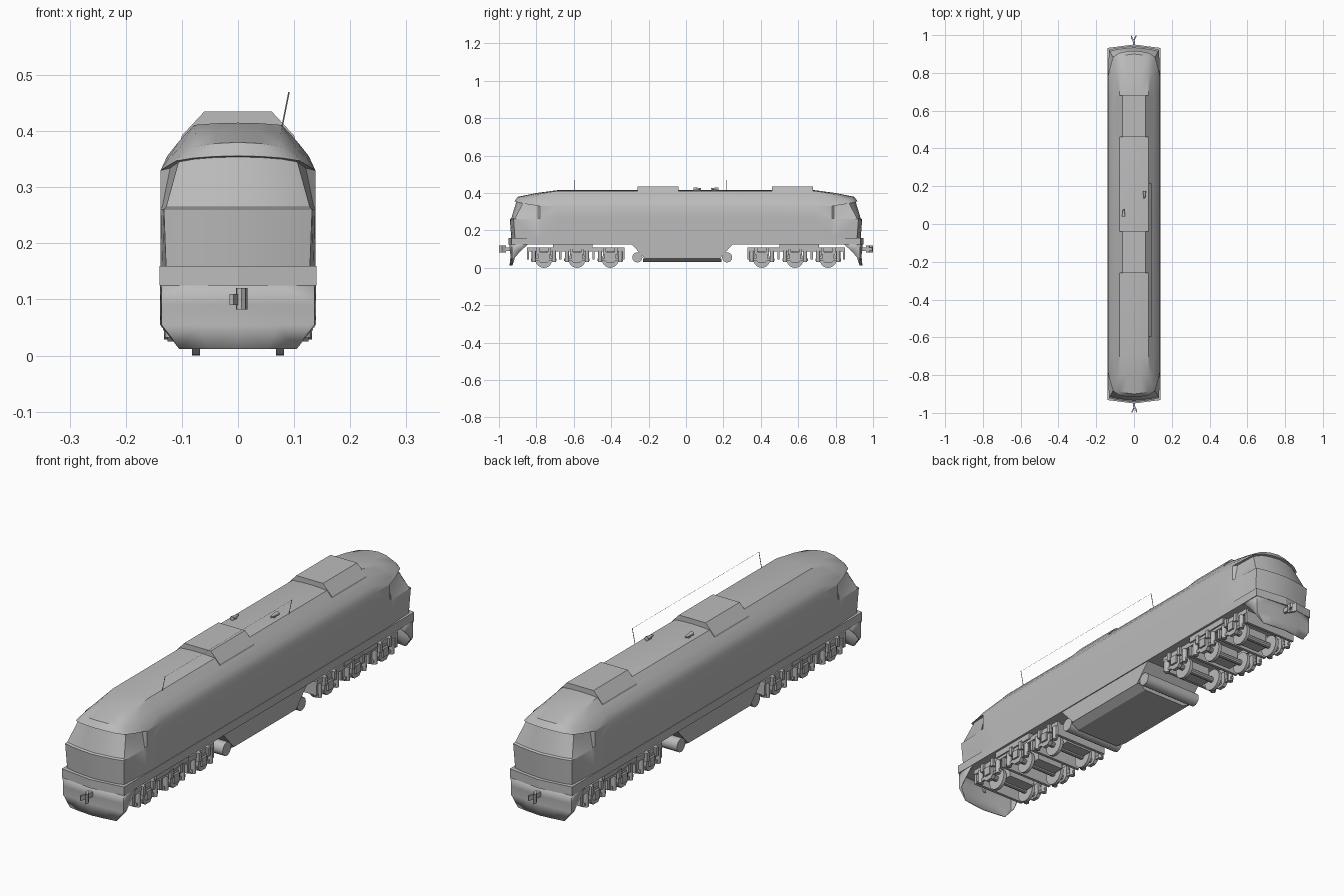
import bpy, bmesh, math
from mathutils import Vector

cube = bpy.data.objects.get("Cube")
if cube:
    bpy.data.objects.remove(cube, do_unlink=True)

grey = bpy.data.materials.new("plain_grey")
grey.use_nodes = True
GREY = (0.5, 0.5, 0.5, 1)
grey.diffuse_color = GREY
grey.node_tree.nodes["Principled BSDF"].inputs["Base Color"].default_value = GREY


def finish(name, bm, mirror="", smooth=0, thickness=0):
    """Turn a bmesh into a named object with optional mirroring, shell and smoothing."""
    bmesh.ops.remove_doubles(bm, verts=bm.verts, dist=0.0001)
    bmesh.ops.recalc_face_normals(bm, faces=bm.faces)
    mesh = bpy.data.meshes.new(name)
    bm.to_mesh(mesh)
    bm.free()
    obj = bpy.data.objects.new(name, mesh)
    bpy.context.collection.objects.link(obj)
    mesh.materials.append(grey)
    if mirror:
        mod = obj.modifiers.new("Mirror", "MIRROR")
        mod.use_axis = ("x" in mirror, "y" in mirror, False)
        mod.merge_threshold = 0.0002
    if thickness:
        mod = obj.modifiers.new("Shell", "SOLIDIFY")
        mod.thickness = thickness
    if smooth:
        bpy.ops.object.select_all(action="DESELECT")
        obj.select_set(True)
        bpy.context.view_layer.objects.active = obj
        bpy.ops.object.shade_smooth_by_angle(angle=math.radians(smooth))
    return obj


def add_grid(bm, rows):
    """Skin equal rows of points with faces, dropping collapsed corners."""
    made = [[bm.verts.new(p) for p in row] for row in rows]
    for a, b in zip(made, made[1:]):
        for i in range(len(a) - 1):
            loop = []
            for v in (a[i], a[i + 1], b[i + 1], b[i]):
                if all((v.co - u.co).length > 0.0001 for u in loop):
                    loop.append(v)
            if len(loop) > 2:
                bm.faces.new(loop)


def add_prism(bm, axis, points, lo, hi):
    """Extrude an outline along one axis; the outline lies in the other two."""
    def place(p, t):
        q = list(p)
        q.insert("xyz".index(axis), t)
        return q
    a = [bm.verts.new(place(p, lo)) for p in points]
    b = [bm.verts.new(place(p, hi)) for p in points]
    bm.faces.new(a)
    bm.faces.new(b)
    for i in range(len(a)):
        j = (i + 1) % len(a)
        bm.faces.new((a[i], a[j], b[j], b[i]))


def add_box(bm, x, y, z):
    add_prism(bm, "z", [(x[0], y[0]), (x[1], y[0]), (x[1], y[1]), (x[0], y[1])], *z)


def add_rod(bm, start, end, r1, r2=None, sides=16):
    start, end = Vector(start), Vector(end)
    d = end - start
    out = bmesh.ops.create_cone(bm, cap_ends=True, segments=sides, radius1=r1,
                                radius2=r1 if r2 is None else r2, depth=d.length)
    turn = d.to_track_quat("Z", "Y")
    for v in out["verts"]:
        v.co = turn @ v.co + (start + end) / 2


# Body shell: roof, side wall and cab skinned as one quarter, then mirrored
W, EAVE, CAB = 0.138, 0.33, -0.78
roof_x = (0, 0.04, 0.078, 0.105, 0.126, W)
roof_z = (0.415, 0.414, 0.411, 0.382, 0.356, EAVE)
edge = (W, CAB, EAVE)


def row(xs, ys, zs):
    return list(zip(xs, ys, zs)) + [edge]


crown = [[(x, y, z) for x, z in zip(roof_x, roof_z)] for y in (0, -0.69)]
mid = row((0, 0.04, 0.076, 0.104, 0.125), [-0.8] * 5, (0.4, 0.398, 0.393, 0.37, 0.35))
brow = row((0, 0.04, 0.077, 0.102, 0.122), (-0.9, -0.895, -0.884, -0.862, -0.82),
           (0.38, 0.378, 0.372, 0.36, 0.345))
visor = row((0, 0.04, 0.08, 0.11, 0.127), (-0.917, -0.913, -0.905, -0.885, -0.83),
            (0.356, 0.355, 0.352, 0.347, 0.337))
glass_top = row((0, 0.04, 0.078, 0.106, 0.121), (-0.907, -0.903, -0.894, -0.872, -0.79),
                (0.354, 0.353, 0.35, 0.345, 0.334))


def cab_row(z, inset):
    xs = (0, 0.045, 0.09, 0.132 - inset / 2, 0.137 - inset / 4)
    ys = (-0.942, -0.938, -0.932, -0.922, -0.8)
    return [(x, y + inset, z) for x, y in zip(xs, ys)] + [(W, CAB, z)]


bm = bmesh.new()
add_grid(bm, crown + [mid, brow, visor])
add_grid(bm, [visor, glass_top, cab_row(0.265, 0.008), cab_row(0.261, 0), cab_row(0.155, 0.008)])
add_grid(bm, [[(W, 0, z), (W, -0.69, z), (W, CAB, z)] for z in (EAVE, 0.265, 0.261, 0.155)])
finish("body_shell", bm, "xy", 28)

# Skirt ledge around the whole floor
bm = bmesh.new()
half = [(0.14, -0.932), (0.14, 0.932)]
add_prism(bm, "z", half + [(0, 0.95)] + [(-x, -y) for x, y in half] + [(0, -0.95)], 0.125, 0.16)
finish("skirt", bm)

# Pilot ploughs at both ends
bm = bmesh.new()
rows = []
for z, wide, back in ((0.13, 0.139, -0.84), (0.09, 0.139, -0.885),
                      (0.055, 0.139, -0.915), (0.012, 0.105, -0.93)):
    sag = 0.006 * math.sin(math.pi * z / 0.13)
    rows.append([(0, -0.945 + sag, z), (wide * 0.5, -0.94 + sag, z),
                 (wide * 0.98, -0.932 + sag / 2, z), (wide, back, z)])
add_grid(bm, rows)
finish("plough", bm, "xy", 35, 0.004)

# Raised roof hatches
for name, y0, y1 in (("front_hatch", -0.26, -0.04), ("rear_hatch", 0.46, 0.68)):
    bm = bmesh.new()
    side = [(0.103, 0.38), (0.1, 0.392), (0.06, 0.435)]
    add_prism(bm, "y", side + [(-x, z) for x, z in reversed(side)], y0, y1)
    finish(name, bm)

# Fuel tank with its tapered pan and end cylinders
bm = bmesh.new()
add_prism(bm, "x", [(-0.29, 0.126), (-0.22, 0.05), (0.18, 0.05), (0.25, 0.126)], -0.136, 0.136)
add_prism(bm, "y", [(-0.134, 0.05), (-0.1, 0.03), (0.1, 0.03), (0.134, 0.05)], -0.23, 0.19)
finish("fuel_tank", bm)
bm = bmesh.new()
for y in (-0.26, 0.22):
    add_rod(bm, (-0.132, y, 0.056), (0.132, y, 0.056), 0.027)
finish("air_reservoirs", bm, smooth=35)

# Bogies: frame, bolster, wheels, axle boxes and springs
AXLES = (-0.76, -0.583, -0.405)
bm = bmesh.new()
add_box(bm, (0.112, 0.124), (-0.85, -0.33), (0.088, 0.108))
add_box(bm, (0.1, 0.13), (-0.71, -0.5), (0.1, 0.126))
for y in (-0.845, -0.672, -0.494, -0.335):
    add_box(bm, (0, 0.122), (y - 0.006, y + 0.006), (0.045, 0.1))
finish("bogie_frame", bm, "xy")

wheels, boxes, springs, motors = (bmesh.new() for _ in range(4))
for y in AXLES:
    add_rod(wheels, (0.068, y, 0.045), (0.082, y, 0.045), 0.045, sides=20)
    add_rod(wheels, (0, y, 0.045), (0.12, y, 0.045), 0.012, sides=10)
    add_prism(boxes, "x", [(y - 0.03, 0.085), (y - 0.03, 0.04), (y - 0.015, 0.025),
                           (y + 0.015, 0.025), (y + 0.03, 0.04), (y + 0.03, 0.085)], 0.11, 0.126)
    add_box(boxes, (0.122, 0.134), (y - 0.016, y + 0.016), (0.045, 0.08))
    add_box(boxes, (0.114, 0.124), (y - 0.068, y + 0.068), (0.038, 0.05))
    add_box(motors, (0, 0.062), (y + 0.01, y + 0.06), (0.04, 0.1))
    for s in (-1, 1):
        add_rod(springs, (0.12, y + s * 0.054, 0.032), (0.12, y + s * 0.054, 0.09), 0.011, sides=10)
        add_box(boxes, (0.12, 0.134), (y + s * 0.03 - 0.008, y + s * 0.03 + 0.008), (0.072, 0.108))
for name, part, smooth in (("wheels", wheels, 35), ("axle_boxes", boxes, 0),
                           ("springs", springs, 40), ("traction_motors", motors, 0)):
    finish(name, part, "xy", smooth)

# Couplers, the rear one turned half round
for name, turn in (("front_coupler", 0), ("rear_coupler", math.pi)):
    bm = bmesh.new()
    add_box(bm, (-0.006, 0.006), (-0.965, -0.93), (0.09, 0.11))
    add_prism(bm, "z", [(-0.004, -0.962), (0.004, -0.962), (0.017, -0.985), (0.013, -1),
                        (0.006, -0.98), (-0.002, -0.978)], 0.082, 0.12)
    add_prism(bm, "z", [(0, -0.965), (0, -0.978), (-0.008, -1), (-0.015, -0.995)], 0.09, 0.11)
    finish(name, bm).rotation_euler.z = turn

# Roof horns
bm = bmesh.new()
for x, y, s in ((-0.055, 0.06, -1), (0.055, 0.155, 1)):
    add_rod(bm, (x, y - s * 0.02, 0.422), (x, y + s * 0.02, 0.422), 0.004, 0.009, 10)
    add_box(bm, (x - 0.004, x + 0.004), (y - 0.006, y + 0.006), (0.405, 0.42))
finish("horns", bm, smooth=40)

# Aerial posts and wire
bm = bmesh.new()
for y in (-0.598, 0.215):
    add_rod(bm, (0.078, y, 0.405), (0.091, y, 0.47), 0.0013, sides=6)
add_rod(bm, (0.091, -0.598, 0.469), (0.091, 0.215, 0.469), 0.0005, sides=4)
finish("roof_aerial", bm)
